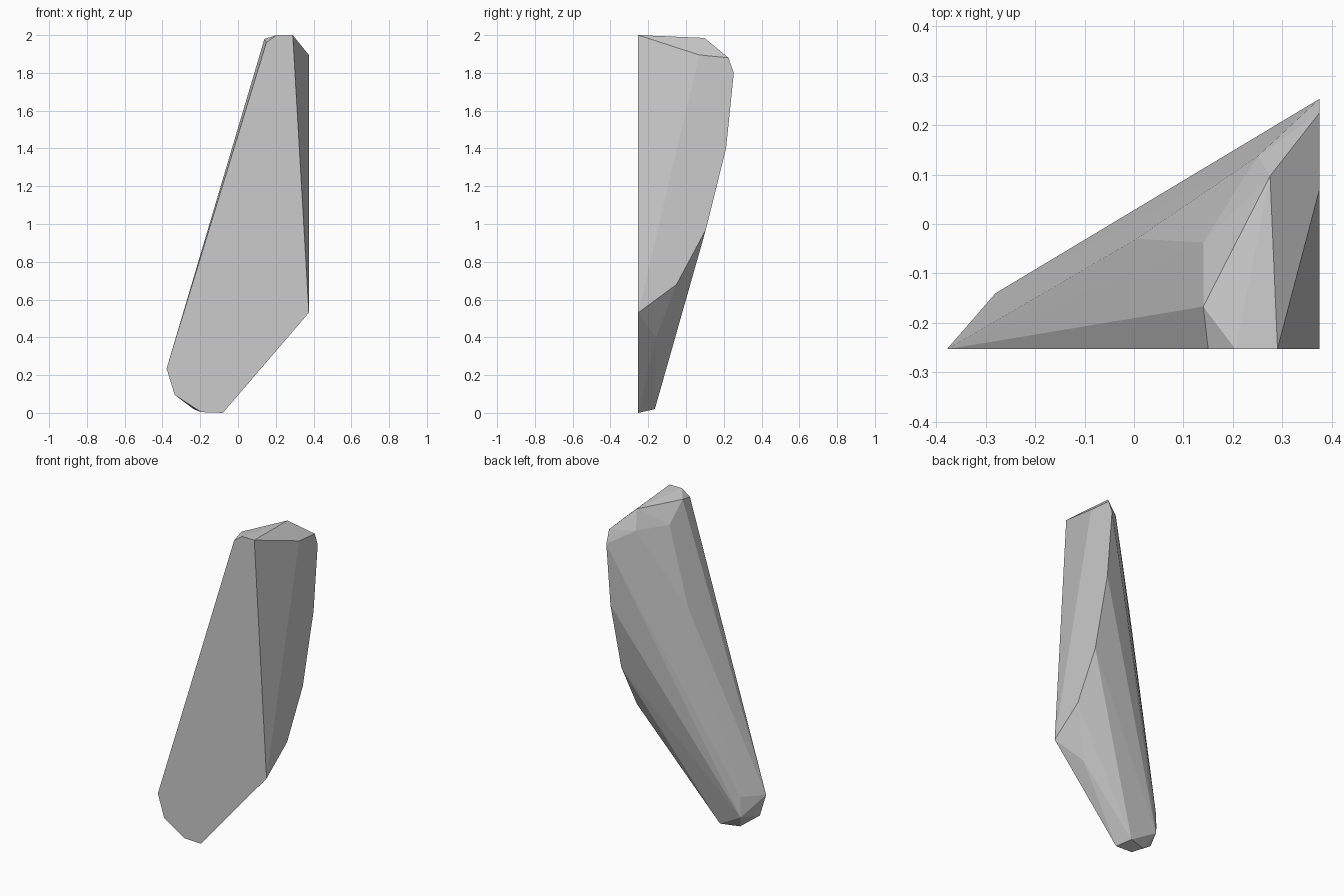
import bpy, bmesh, math

if "Cube" in bpy.data.objects:
    bpy.data.objects.remove(bpy.data.objects["Cube"])

# Faceted stone shard: convex hull around a few cross-section outlines
# Flat front face, outline as (x, z) at y = -0.253
front = [(-.378, .235), (-.335, .095), (-.195, .004), (-.08, 0), (.375, .53),
         (.29, 2), (.205, 2), (.15, 1.96)]
# Flat right side, outline as (y, z) at x = 0.375
side = [(-.05, .68), (.105, .97), (.212, 1.4), (.253, 1.8), (.225, 1.88), (.07, 1.895)]
# Chipped top corners, back ridge and chipped foot
chips = [(.14, -.167, 1.98), (.275, .097, 1.985), (.25, .137, 1.87), (.14, -.037, 1.87),
         (.005, -.03, 1.385), (-.28, -.14, .24), (-.28, -.14, .11),
         (-.235, -.2, .02), (-.12, -.165, .02), (.24, -.16, .40)]

points = [(x, -.253, z) for x, z in front] + [(.375, y, z) for y, z in side] + chips

bm = bmesh.new()
for p in points:
    bm.verts.new(p)
hull = bmesh.ops.convex_hull(bm, input=bm.verts[:])
loose = [v for v in bm.verts if not v.link_faces]
bmesh.ops.delete(bm, geom=loose, context='VERTS')
# Merge coplanar triangles into clean facets
bmesh.ops.dissolve_limit(bm, angle_limit=math.radians(0.5), verts=bm.verts[:], edges=bm.edges[:])
bmesh.ops.recalc_face_normals(bm, faces=bm.faces[:])

mesh = bpy.data.meshes.new("stone_shard")
bm.to_mesh(mesh)
bm.free()
shard = bpy.data.objects.new("stone_shard", mesh)
bpy.context.collection.objects.link(shard)
